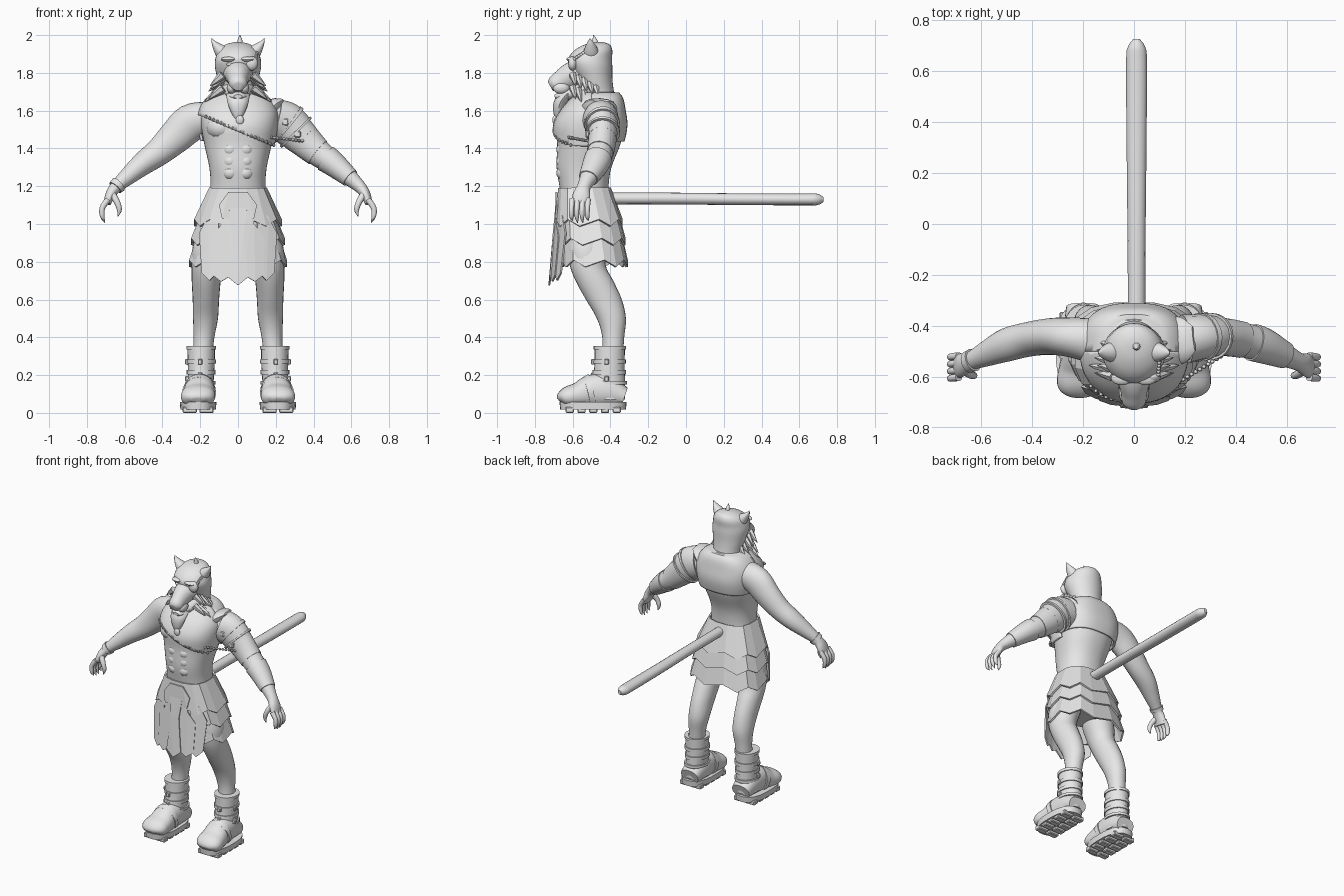
import bpy, bmesh, math, random
from mathutils import Vector, Matrix

random.seed(4)
cube = bpy.data.objects.get("Cube")
if cube:
    bpy.data.objects.remove(cube, do_unlink=True)

GREY = bpy.data.materials.new("plain grey")
GREY.use_nodes = True
GREY.diffuse_color = (0.8, 0.8, 0.8, 1)
GREY.node_tree.nodes["Principled BSDF"].inputs["Base Color"].default_value = (0.8, 0.8, 0.8, 1)
Y, Z = Vector((0, 1, 0)), Vector((0, 0, 1))


def finish(name, bm, mirror=False, thick=0, smooth=True):
    bmesh.ops.recalc_face_normals(bm, faces=bm.faces)
    mesh = bpy.data.meshes.new(name)
    bm.to_mesh(mesh)
    bm.free()
    mesh.materials.append(GREY)
    if smooth:
        mesh.shade_smooth()
        mesh.set_sharp_from_angle(angle=math.radians(42))
    ob = bpy.data.objects.new(name, mesh)
    bpy.context.collection.objects.link(ob)
    if thick:
        solid = ob.modifiers.new("thickness", "SOLIDIFY")
        solid.thickness, solid.offset = thick, 0
    if mirror:
        ob.modifiers.new("mirror", "MIRROR")


def sample(rings, t):
    """Smooth interpolation along a list of (x, y, z, radius a, radius b)."""
    last = len(rings) - 1
    i = min(int(t), last - 1)
    f = t - i
    p = [rings[max(0, min(last, i + k))] for k in (-1, 0, 1, 2)]
    return [b + f * ((c - a) + f * ((2 * a - 5 * b + 4 * c - d) + f * (3 * (b - c) + d - a))) / 2
            for a, b, c, d in zip(*p)]


def loft_mesh(rings, ref=Y, axis=None, sides=24, steps=4, square=1.0, start=0, end=None, grow=0):
    end = len(rings) - 1 if end is None else end
    count = max(2, round((end - start) * steps))
    bm, loops = bmesh.new(), []
    for n in range(count + 1):
        t = start + (end - start) * n / count
        x, y, z, ra, rb = sample(rings, t)
        ahead = Vector(sample(rings, min(t + .1, len(rings) - 1))[:3])
        behind = Vector(sample(rings, max(t - .1, 0))[:3])
        tangent = axis or (ahead - behind).normalized()
        u = tangent.cross(ref).normalized()
        v = u.cross(tangent)
        loop = []
        for k in range(sides):
            a = math.tau * k / sides
            c, s = [math.copysign(abs(q) ** square, q) for q in (math.cos(a), math.sin(a))]
            loop.append(bm.verts.new(Vector((x, y, z)) + u * c * max(ra + grow, .001)
                                     + v * s * max(rb + grow, .001)))
        loops.append(loop)
    for lower, upper in zip(loops, loops[1:]):
        for k in range(sides):
            j = (k + 1) % sides
            bm.faces.new((lower[k], lower[j], upper[j], upper[k]))
    bm.faces.new(loops[0])
    bm.faces.new(loops[-1])
    return bm


def loft(name, rings, mirror=False, **kw):
    finish(name, loft_mesh(rings, **kw), mirror)


def balls(name, places, size, mirror=False, segments=16):
    bm = bmesh.new()
    for p in places:
        bmesh.ops.create_uvsphere(bm, u_segments=segments, v_segments=segments // 2, radius=1,
                                  matrix=Matrix.LocRotScale(Vector(p), None, Vector(size)))
    finish(name, bm, mirror)


def blocks(name, places, size, mirror=False):
    bm = bmesh.new()
    for p in places:
        bmesh.ops.create_cube(bm, size=1, matrix=Matrix.LocRotScale(Vector(p), None, Vector(size)))
    bmesh.ops.bevel(bm, geom=bm.edges[:], offset=.005, segments=1, affect="EDGES")
    finish(name, bm, mirror, smooth=False)


def line(a, b, n):
    return [Vector(a).lerp(Vector(b), i / (n - 1)) for i in range(n)]


# Torso and muscles
TORSO = [(0, -.53, 1.08, .16, .12), (0, -.54, 1.2, .146, .13), (0, -.54, 1.3, .152, .145),
         (0, -.515, 1.42, .178, .167), (0, -.507, 1.52, .195, .18), (0, -.492, 1.6, .192, .156),
         (0, -.47, 1.665, .15, .12), (0, -.467, 1.7, .09, .09)]
loft("torso", TORSO, axis=Z, sides=48, square=.9)
balls("chest_muscles", [(.085, -.6, 1.51)], (.085, .086, .07), True)
balls("belly_muscles", [(.04, -.645, 1.27 + .062 * i) for i in range(3)], (.044, .042, .04), True)
loft("hips", [(0, -.53, 1.12, .16, .12), (0, -.5, 1, .18, .14), (0, -.51, .88, .13, .1)], axis=Z)

# Chest wrap in front, square pad behind, studs along the trim
for name, side, square, corner, normal in (("chest_wrap", 1, .85, (0, -.6, 1.49), (.42, 0, 1)),
                                           ("back_pad", -1, .75, (0, -.3, 1.44), (0, 0, 1))):
    bm = loft_mesh(TORSO, axis=Z, sides=48, square=square, start=2, end=6.6, grow=.01)
    for co, no in ((corner, normal), ((0, -.5, 0), (0, -side, 0))):
        bmesh.ops.bisect_plane(bm, geom=bm.verts[:] + bm.edges[:] + bm.faces[:], plane_co=co,
                               plane_no=no, clear_inner=True)
    finish(name, bm, thick=.014)
trim = []
for i in range(19):
    x = -.17 + .02 * i
    trim.append((x, -.507 - .192 * (1 - abs(x / .215) ** 2.3) ** .45, 1.497 - .42 * x))
balls("wrap_studs", trim, (.008, .008, .01), segments=8)
balls("wrap_clasp", [(.01, -.695, 1.55)], (.022, .012, .026), segments=12)

# Neck, skull and muzzle
loft("head", [(0, -.46, 1.6, .12, .1), (0, -.47, 1.68, .096, .092), (0, -.483, 1.76, .108, .094),
              (0, -.502, 1.83, .122, .112), (0, -.508, 1.875, .12, .116), (0, -.49, 1.92, .103, .1),
              (0, -.47, 1.95, .066, .066), (0, -.46, 1.963, .02, .02)], axis=Z, sides=32)
loft("muzzle", [(0, -.52, 1.81, .095, .075), (0, -.6, 1.79, .068, .07), (0, -.66, 1.757, .052, .058),
                (0, -.7, 1.738, .046, .044), (0, -.718, 1.728, .026, .026)], ref=Z)
loft("jaw", [(0, -.52, 1.715, .09, .05), (0, -.61, 1.69, .062, .035), (0, -.67, 1.677, .044, .022),
             (0, -.695, 1.675, .022, .01)], ref=Z)
balls("nose", [(0, -.707, 1.745)], (.03, .016, .018))
balls("cheeks", [(.034, -.66, 1.72)], (.026, .045, .032), True)
balls("brows", [(.048, -.605, 1.872)], (.042, .028, .014), True)
balls("right_eye", [(-.045, -.612, 1.845)], (.016, .01, .009))
balls("eye_patch", [(.072, -.6, 1.85)], (.034, .024, .038))
balls("patch_chain", line((.095, -.59, 1.875), (.1, -.52, 1.92), 7), (.01, .01, .01), segments=8)
loft("beard", [(0, -.63, 1.69, .062, .045), (0, -.665, 1.645, .056, .036), (0, -.678, 1.59, .036, .024),
               (0, -.685, 1.535, .003, .003)], axis=Z, sides=12)
loft("ears", [(.06, -.5, 1.885, .045, .05), (.095, -.503, 1.92, .034, .038),
              (.125, -.506, 1.955, .015, .02), (.14, -.508, 1.982, .002, .002)], True, sides=16)
loft("crest_spike", [(.01, -.48, 1.94, .018, .018), (.01, -.482, 1.972, .013, .013),
                     (.01, -.49, 2, .002, .002)], axis=Z, sides=12)
balls("crest_stud", [(.01, -.53, 1.935)], (.015, .015, .015), segments=10)

# Pointed fur on both cheeks
for i in range(9):
    z, y = 1.79 - .014 * i, -.6 + .03 * (i % 5)
    out = random.uniform(.14, .18)
    loft("cheek_fur", [(.08, y, z, .024, .02), (out - .03, y + .01, z - .035, .014, .012),
                       (out, y + .015, z - .06, .001, .001)], True, sides=6, steps=3)

# Arms and hands
ARM = [(-.15, -.46, 1.565, .085, .09), (-.25, -.445, 1.535, .1, .078), (-.33, -.442, 1.463, .09, .072),
       (-.415, -.453, 1.385, .074, .068), (-.5, -.475, 1.322, .062, .066), (-.58, -.51, 1.255, .047, .05),
       (-.645, -.54, 1.197, .033, .036), (-.675, -.553, 1.155, .027, .046), (-.692, -.56, 1.11, .02, .048)]
loft("arms", ARM, True)
for i in range(4):
    y = -.602 + .028 * i
    tip = 1.0 + .012 * abs(i - 1.5)
    loft("fingers", [(-.688, y, 1.13, .016, .015), (-.718, y - .004, 1.085, .015, .014),
                     (-.718, y - .004, 1.04, .012, .012), (-.705, y, tip, .002, .002)],
         True, sides=10)
loft("thumbs", [(-.665, -.575, 1.155, .02, .02), (-.64, -.592, 1.115, .016, .016),
                (-.628, -.595, 1.075, .013, .013), (-.636, -.595, 1.04, .002, .002)], True, sides=10)
loft("right_wrist_band", ARM, start=5.75, end=6.1, grow=.008, steps=8)

# Armour on the left arm
LEFT = [(-r[0], *r[1:]) for r in ARM]
for i, (a, b) in enumerate(((.55, 1.25), (1.2, 1.75), (1.7, 2.2))):
    loft("shoulder_plate", LEFT, start=a, end=b, grow=.013 - .004 * i, sides=16, steps=8)
loft("left_sleeve", LEFT, start=2, end=3.1, grow=.004)
loft("left_bracer", LEFT, start=3.6, end=5.2, grow=.006)
for t in (1.2, 1.7):
    loft("shoulder_strap", LEFT, start=t - .06, end=t + .06, grow=.018, steps=20)
balls("shoulder_chain", line((.16, -.63, 1.46), (.34, -.52, 1.44), 12), (.01, .009, .009), segments=8)
blocks("shoulder_buckles", [(.25, -.528, 1.54), (.315, -.52, 1.475)], (.035, .025, .035))
loft("shoulder_crest", [(.16, -.46, 1.6, .05, .1), (.2, -.455, 1.635, .035, .085),
                        (.235, -.45, 1.655, .008, .05)], sides=12)

# Legs
loft("legs", [(-.1, -.51, 1.02, .09, .11), (-.14, -.525, .88, .1, .105), (-.16, -.52, .78, .085, .095),
              (-.168, -.485, .7, .077, .1), (-.17, -.435, .6, .07, .095), (-.172, -.395, .5, .066, .077),
              (-.18, -.385, .4, .055, .058), (-.19, -.39, .28, .05, .055)], True, axis=Z)

# Boots: shaft, foot, sole, lugs, straps and buckles
SHAFT = [(-.2, -.408, .07, .073, .086), (-.197, -.408, .16, .068, .086), (-.195, -.405, .25, .071, .08),
         (-.195, -.403, .355, .073, .08)]
loft("boot_shafts", SHAFT, True, axis=Z)
loft("boot_feet", [(-.2, -.325, .085, .066, .05), (-.2, -.42, .115, .078, .085),
                   (-.203, -.5, .115, .08, .087), (-.208, -.57, .095, .087, .067),
                   (-.213, -.625, .085, .09, .056), (-.214, -.658, .075, .072, .038),
                   (-.214, -.672, .065, .03, .015)], True, ref=Z, square=.9)
loft("boot_soles", [(-.211, -.492, .018, .094, .174), (-.211, -.492, .058, .097, .178)], True,
     axis=Z, square=.8, steps=1, sides=32)
blocks("sole_lugs", [(x, -.615 + .062 * i, .016) for i in range(5) for x in (-.255, -.167)],
       (.076, .044, .032), True)
for t, a, b in ((.9, 1.1, .01), (1.5, 1.75, .007), (2.1, 2.3, .007), (2.75, 3, .006)):
    loft("boot_straps", SHAFT, True, axis=Z, start=t, end=b and a, grow=b, steps=20)
blocks("boot_buckles", [(-.268, -.42, z) for z in (.18, .27)]
       + [(-.2, -.49, z) for z in (.2, .27)], (.026, .026, .03), True)
loft("instep_straps", [(-.204, -.495, .113, .087, .095), (-.206, -.525, .106, .09, .086)], True, ref=Z)


# Layered skirt with zigzag hems
def skirt_layer(name, top, bottom, zigzag=.018, sides=16):
    bm, loops = bmesh.new(), []
    for n, (cy, z, rx, ry) in enumerate((top, bottom)):
        loop = []
        for k in range(sides):
            a = math.tau * (k + .5) / sides
            c, s = [math.copysign(abs(q) ** .75, q) for q in (math.cos(a), math.sin(a))]
            loop.append(bm.verts.new((rx * c, cy + ry * s, z + n * zigzag * (-1) ** k)))
        loops.append(loop)
    for k in range(sides):
        j = (k + 1) % sides
        bm.faces.new((loops[0][k], loops[0][j], loops[1][j], loops[1][k]))
    finish(name, bm, thick=.012, smooth=False)


skirt_layer("skirt_top", (-.537, 1.19, .15, .136), (-.512, 1.005, .23, .174))
skirt_layer("skirt_middle", (-.515, 1.06, .19, .155), (-.497, .905, .246, .174))
skirt_layer("skirt_bottom", (-.5, .95, .21, .155), (-.483, .79, .257, .172))


# Hanging front plates
def plate(name, outline, lift=0, mirror=False):
    bm = bmesh.new()
    bm.faces.new([bm.verts.new((x, -.675 - lift - .08 * (1.15 - z) + 1.3 * x * x, z)) for x, z in outline])
    bmesh.ops.triangulate(bm, faces=bm.faces)
    finish(name, bm, mirror, .009, False)


plate("outer_tassets", [(.1, 1.08), (.16, 1.04), (.205, .95), (.19, .74), (.15, .7), (.11, .74)], 0, True)
plate("inner_tassets", [(.02, 1.1), (.08, 1.09), (.085, 1), (.14, .93), (.135, .73), (.09, .695), (.03, .73)],
      .005, True)
plate("centre_tasset", [(-.05, 1.1), (.05, 1.1), (.03, .95), (.055, .72), (0, .675), (-.055, .72), (-.03, .95)], .011)
plate("belt_plate", [(-.05, 1.17), (.05, 1.17), (.1, 1.1), (.085, 1.03), (-.085, 1.03), (-.1, 1.1)], .015)

# Long straight tail
loft("tail", [(.01, -.46, 1.135, .034, .031), (.01, -.1, 1.135, .035, .031), (.01, .3, 1.131, .039, .031),
              (.01, .63, 1.13, .041, .031), (.01, .695, 1.13, .034, .03), (.01, .727, 1.13, .012, .014)],
     ref=Z, sides=16)
